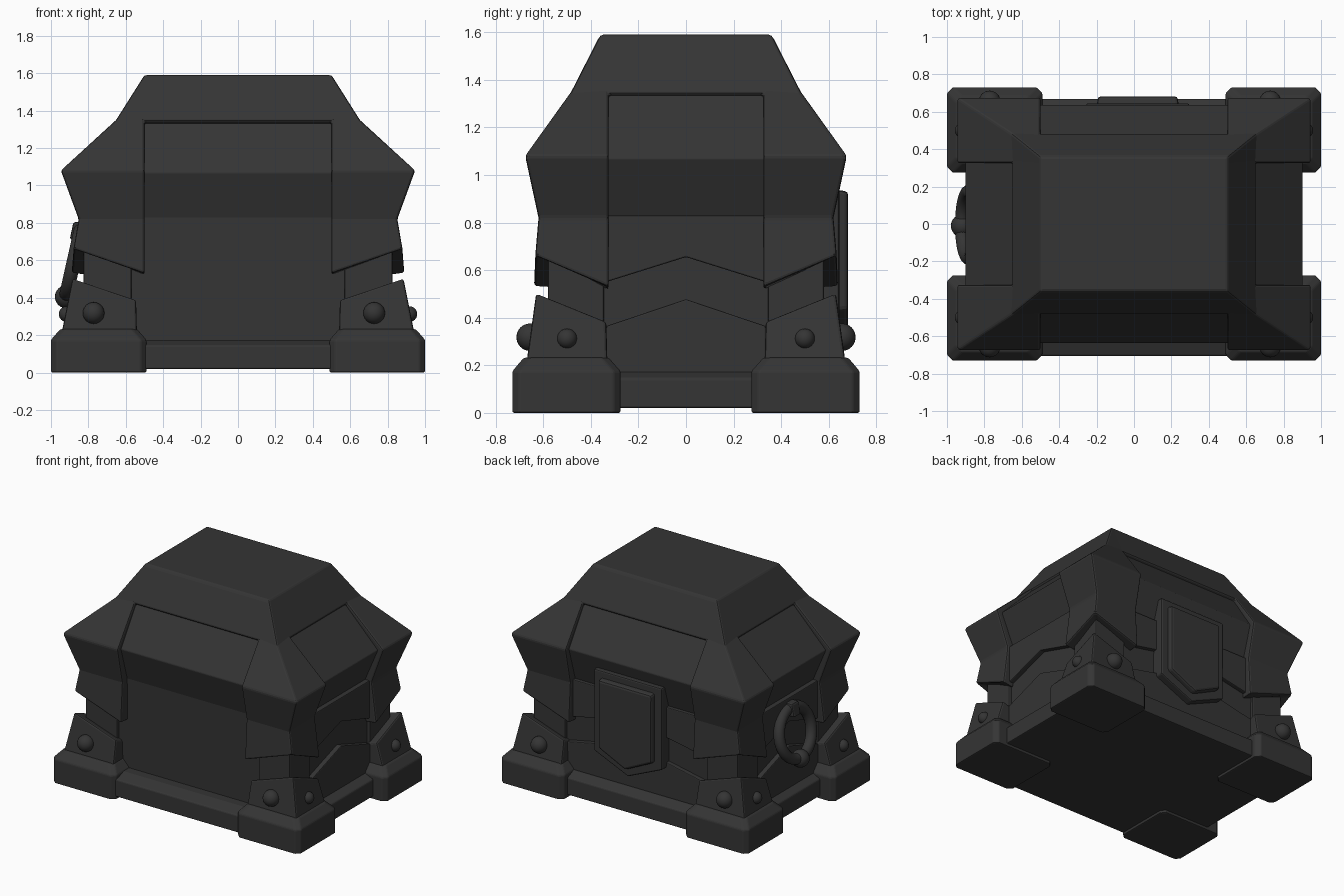
import bpy, bmesh, math

if "Cube" in bpy.data.objects:
    bpy.data.objects.remove(bpy.data.objects["Cube"])

DARK = bpy.data.materials.new("dark_metal")
DARK.diffuse_color = (0.035, 0.035, 0.035, 1)
DARK.use_nodes = True
DARK.node_tree.nodes["Principled BSDF"].inputs["Base Color"].default_value = DARK.diffuse_color
CORNERS = [(sx, sy) for sx in (-1, 1) for sy in (-1, 1)]


def finish(ob, bevel=0.0, angle=25):
    ob.data.materials.append(DARK)
    if bevel:
        m = ob.modifiers.new("bevel", 'BEVEL')
        m.width, m.segments, m.limit_method = bevel, 2, 'ANGLE'
        m.angle_limit = math.radians(angle)
    return ob


def new_object(name, bm, bevel=0.0):
    bmesh.ops.recalc_face_normals(bm, faces=bm.faces)
    me = bpy.data.meshes.new(name)
    bm.to_mesh(me)
    bm.free()
    ob = bpy.data.objects.new(name, me)
    bpy.context.collection.objects.link(ob)
    return finish(ob, bevel)


def loft(name, rings, bevel=0.0):
    """Solid through a stack of equal-length point rings."""
    bm = bmesh.new()
    vs = [[bm.verts.new(p) for p in r] for r in rings]
    n = len(rings[0])
    for a, b in zip(vs, vs[1:]):
        for i in range(n):
            bm.faces.new((a[i], a[(i + 1) % n], b[(i + 1) % n], b[i]))
    bm.faces.new(vs[0])
    bm.faces.new(vs[-1])
    return new_object(name, bm, bevel)


def rect(x0, x1, y0, y1, z):
    return [(x0, y0, z), (x1, y0, z), (x1, y1, z), (x0, y1, z)]


def octagon(x0, x1, y0, y1, z, c=0.03):
    return [(x0 + c, y0, z), (x1 - c, y0, z), (x1, y0 + c, z), (x1, y1 - c, z),
            (x1 - c, y1, z), (x0 + c, y1, z), (x0, y1 - c, z), (x0, y0 + c, z)]


def centred(z, hx, hy):
    return rect(-hx, hx, -hy, hy, z)


# Core body with recessed panels, and the base tray
loft("body", [centred(*l) for l in
              [(0.16, 0.80, 0.555), (0.83, 0.80, 0.565), (1.07, 0.903, 0.637),
               (1.35, 0.625, 0.452), (1.45, 0.5, 0.38)]], 0.006)
loft("base_tray", [rect(-0.89, 0.9, -0.705, 0.668, 0.02), rect(-0.89, 0.9, -0.705, 0.668, 0.145),
                   rect(-0.83, 0.83, -0.62, 0.6, 0.175)], 0.008)

# Outer lid shell: top cap with four corner guards hanging down
NX, NY = 0.5, 0.325
levels = [(1.59, 0.5, 0.36), (1.345, 0.655, 0.485), (1.08, 0.947, 0.676),
          (0.82, 0.852, 0.62), (0.53, 0.89, 0.639)]
bm = bmesh.new()
rows = []
for k, (z, hx, hy) in enumerate(levels):
    zc = z + (0.13 if k == 4 else 0)       # guards are notched at the corner
    cx, cy = (hx - 0.01, hy - 0.005) if k == 4 else (hx, hy)
    quarter = [(hx, NY, z), (cx, cy, zc), (NX, hy, z)]
    ring = quarter + [(-x, y, w) for x, y, w in quarter[::-1]]
    ring += [(-x, -y, w) for x, y, w in ring]
    rows.append([bm.verts.new(p) for p in ring])
for k in range(4):
    for i in range(12):
        if k and i in (2, 5, 8, 11):       # open panel bays
            continue
        a, b, j = rows[k], rows[k + 1], (i + 1) % 12
        bm.faces.new((a[i], b[i], b[j], a[j]))
bm.faces.new(rows[0])
bmesh.ops.remove_doubles(bm, verts=bm.verts, dist=0.001)
shell = new_object("lid_shell", bm)
sol = shell.modifiers.new("thickness", 'SOLIDIFY')
sol.thickness, sol.offset, sol.use_even_offset = 0.09, -1, True
b = shell.modifiers.new("bevel", 'BEVEL')
b.width, b.segments, b.limit_method, b.angle_limit = 0.012, 2, 'ANGLE', math.radians(20)
b.use_clamp_overlap = False


# Corner feet, riveted brackets and posts
def corner(name, rings, sx, sy, bevel):
    return loft(name, [[(x * sx, y * sy, z) for x, y, z in r] for r in rings], bevel)


def rivet(name, loc, r):
    bpy.ops.mesh.primitive_uv_sphere_add(segments=24, ring_count=12, radius=r, location=loc)
    ob = bpy.context.object
    ob.name = name
    bpy.ops.object.shade_smooth()
    return finish(ob)


for sx, sy in CORNERS:
    corner("corner_foot", [octagon(0.49, 1, 0.275, 0.73, 0), octagon(0.49, 1, 0.275, 0.73, 0.175),
                           octagon(0.54, 0.95, 0.325, 0.682, 0.232)], sx, sy, 0.008)
    top = [(0.545, 0.335, 0.28), (0.885, 0.335, 0.385), (0.885, 0.63, 0.505), (0.545, 0.63, 0.39)]
    corner("corner_bracket", [rect(0.54, 0.945, 0.33, 0.672, 0.2), top], sx, sy, 0.012)
    corner("corner_post", [rect(0.57, 0.825, 0.345, 0.58, 0.25),
                           rect(0.57, 0.825, 0.345, 0.58, 0.75)], sx, sy, 0.008)
    rivet("face_rivet", (0.75 * sx - 0.022, 0.655 * sy, 0.318), 0.058)
    rivet("side_rivet", (0.916 * sx, 0.5 * sy, 0.312), 0.042)


# Chevron plates on both sides and the back
def plate(name, poly, place, d0, d1, bevel=0.006, inset=1.0):
    mid = [sum(c) / len(poly) for c in zip(*poly)]
    small = [(mid[0] + (u - mid[0]) * inset, mid[1] + (v - mid[1]) * inset) for u, v in poly]
    return loft(name, [[place(u, v, d0) for u, v in poly],
                       [place(u, v, d1) for u, v in small]], bevel)


def chevrons(w, place, d):
    plate("upper_chevron", [(-w, 0.83), (w, 0.83), (w, 0.55), (0, 0.655), (-w, 0.55)],
          place, d - 0.1, d)
    plate("lower_chevron", [(-w, 0.16), (w, 0.16), (w, 0.365), (0, 0.478), (-w, 0.365)],
          place, d - 0.1, d)


def on_back(u, v, d):
    return (u, d, v)


for s in (-1, 1):
    chevrons(0.335, lambda u, v, d: (d * s, u, v), 0.835)
chevrons(0.55, on_back, 0.59)


# Shield on the back, with a raised bevelled centre
def shield(w, top, side, tip):
    return [(0.02 - w, top), (0.02 + w, top), (0.02 + w, side), (0.02, tip), (0.02 - w, side)]


plate("shield_plate", shield(0.275, 0.985, 0.39, 0.27), on_back, 0.55, 0.645, 0.01)
plate("shield_boss", shield(0.22, 0.94, 0.43, 0.325), on_back, 0.62, 0.682, 0.015, 0.97)

# Ring handle on the left side
bpy.ops.mesh.primitive_torus_add(major_radius=0.178, minor_radius=0.038, major_segments=40,
                                 minor_segments=14, location=(-0.88, -0.005, 0.587),
                                 rotation=(0, math.pi / 2 + 0.22, 0))
ring = bpy.context.object
ring.name = "handle_ring"
bpy.ops.object.shade_smooth()
finish(ring)
rivet("handle_knob", (-0.917, -0.01, 0.405), 0.062)
loft("handle_mount", [rect(-0.9, -0.78, -0.045, 0.035, 0.71),
                      rect(-0.88, -0.78, -0.045, 0.035, 0.805)], 0.012)
